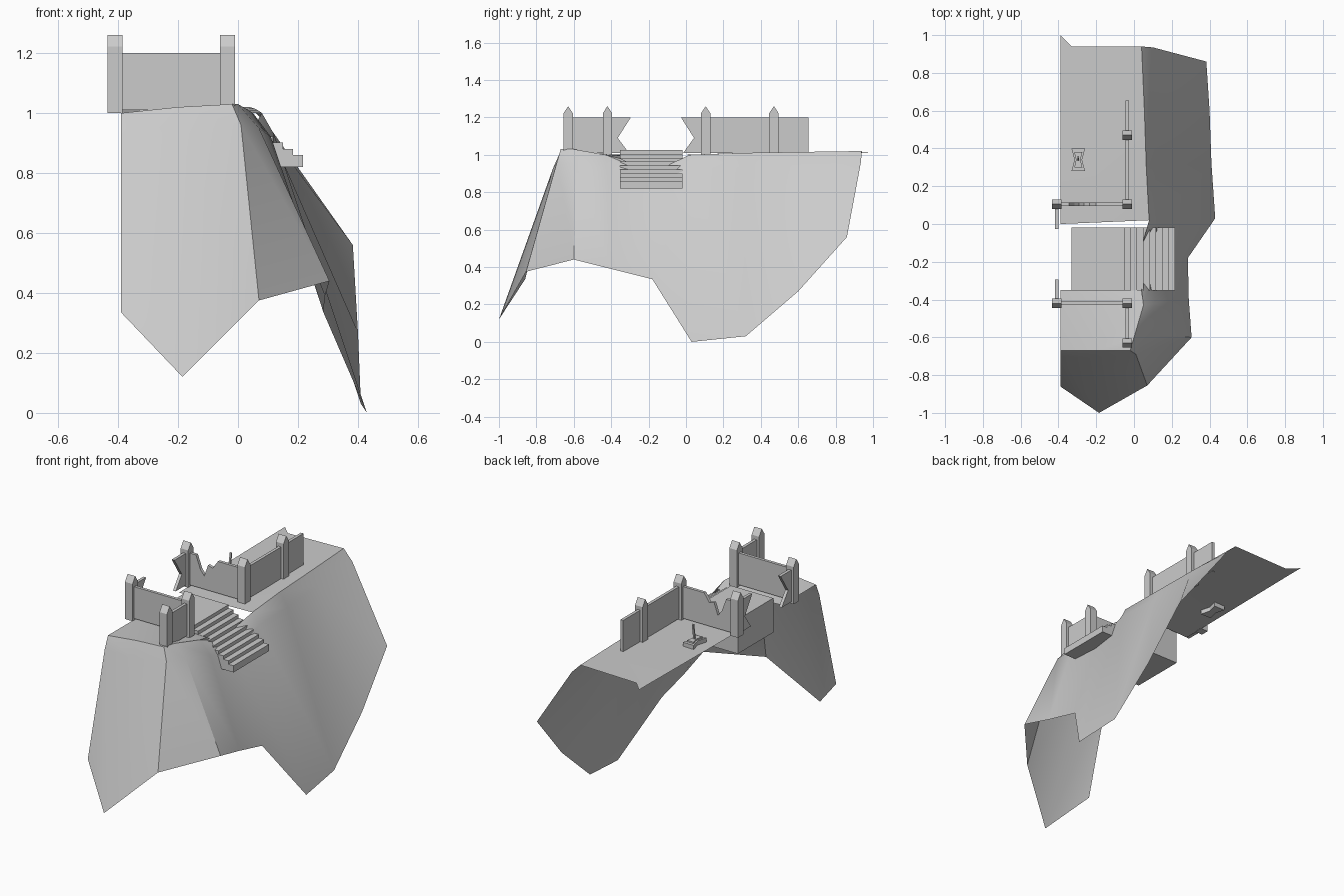
import bpy, bmesh, math
from mathutils import Vector

if "Cube" in bpy.data.objects:
    bpy.data.objects.remove(bpy.data.objects["Cube"])


def make_object(name, verts, faces, smooth=None):
    me = bpy.data.meshes.new(name)
    bm = bmesh.new()
    vs = [bm.verts.new(v) for v in verts]
    for f in faces:
        bm.faces.new([vs[i] for i in f])
    if smooth:
        bmesh.ops.triangulate(bm, faces=[f for f in bm.faces if len(f.verts) > 4])
    bmesh.ops.recalc_face_normals(bm, faces=bm.faces)
    bm.to_mesh(me)
    bm.free()
    ob = bpy.data.objects.new(name, me)
    bpy.context.collection.objects.link(ob)
    if smooth:
        bpy.ops.object.select_all(action='DESELECT')
        ob.select_set(True)
        bpy.context.view_layer.objects.active = ob
        bpy.ops.object.shade_smooth_by_angle(angle=math.radians(smooth))
    return ob


def extrude_profile(name, profile, origin, u, v, depth):
    """Solid from a 2D outline laid in the u, v plane, centred in depth."""
    o, u, v = Vector(origin), Vector(u), Vector(v)
    w = u.cross(v) * depth / 2
    n = len(profile)
    verts = [o + u * a + v * b + s * w for s in (-1, 1) for a, b in profile]
    faces = [list(range(n))[::-1], list(range(n, 2 * n))]
    faces += [[i, (i + 1) % n, n + (i + 1) % n, n + i] for i in range(n)]
    return make_object(name, verts, faces)


X, Y, Z = (1, 0, 0), (0, 1, 0), (0, 0, 1)

# Cliff: columns of rim, shoulder and foot points running front-left to back
columns = [
    ((-.39, -.67, 1.0), (-.39, -.70, .93), (-.39, -.86, .335)),
    ((-.20, -.67, 1.02), (-.20, -.71, .93), (-.185, -1.0, .12)),
    ((-.02, -.67, 1.03), (.01, -.69, .96), (.07, -.855, .375)),
    ((.00, -.60, 1.03), (.07, -.59, .95), (.305, -.60, .44)),
    ((.05, -.43, 1.0), (.11, -.42, .92), (.29, -.40, .39)),
    ((.02, -.19, .90), (.12, -.19, .84), (.285, -.18, .335)),
    ((.08, .02, 1.0), (.12, .03, .93), (.43, .03, 0)),
    ((.065, .30, 1.01), (.11, .31, .93), (.41, .32, .03)),
    ((.055, .60, 1.015), (.10, .60, .94), (.40, .60, .27)),
    ((.04, .94, 1.02), (.10, .935, .96), (.383, .86, .56)),
]
verts = [p for c in columns for p in c]
faces = []
for i in range(len(columns) - 1):
    for j in range(2):
        a = 3 * i + j
        faces.append([a, a + 1, a + 4, a + 3])
# Two plateau tops either side of the stairway
n = len(verts)
verts += [(.04, -.35, .98), (-.39, -.35, 1.0),
          (-.39, .0, 1.0), (-.39, .94, 1.01), (-.39, 1.0, 1.01), (-.33, .94, 1.012)]
faces += [[0, 3, 6, 9, 12, n, n + 1],
          [n, 12, 15],
          [n + 2, 18, 21, 24, 27, n + 5, n + 3],
          [n + 3, n + 5, n + 4]]
make_object("cliff", verts, faces, smooth=35)

# Stairway with landing
steps = 8
x0, x1, top, low = -.05, .217, 1.025, .86
run, rise = (x1 - x0) / steps, (top - low) / steps
profile = [(-.33, .82), (-.33, top)]
for i in range(steps + 1):
    x = x0 + i * run
    profile.append((x, top - i * rise))
    if i < steps:
        profile.append((x, top - (i + 1) * rise))
profile.append((x1, .82))
extrude_profile("stairs", profile, (0, -.185, 0), X, Z, .335)

# Gabled posts
LX, RX = -.41, -.035
gable = [(-.025, 1.0), (.025, 1.0), (.025, 1.222), (0, 1.26), (-.025, 1.222)]
for x, y in [(RX, -.63), (RX, -.42), (LX, -.42), (LX, .105), (RX, .105), (RX, .47)]:
    extrude_profile("post", gable, (x, y, 0), Y, Z, .05)

# Wall panels
B, T, TH = 1.01, 1.2, .018


def panel(name, outline, along, offset):
    origin = (offset, 0, 0) if along == Y else (0, offset, 0)
    extrude_profile(name, outline, origin, along, Z, TH)


def rect(a, b):
    return [(a, B), (b, B), (b, T), (a, T)]


panel("front_side_wall", rect(-.63, -.42), Y, RX)
panel("front_cross_wall", rect(LX, RX), X, -.42)
panel("back_side_wall", rect(.105, .655), Y, RX)

# Broken wall panels
panel("broken_wall_front", [(-.42, B), (-.305, B), (-.365, 1.09), (-.295, T), (-.42, T)], Y, LX)
panel("broken_wall_back", [(.105, B), (-.015, B), (.043, 1.09), (-.027, T), (.105, T)], Y, LX)
panel("broken_cross_wall", [(LX, B), (RX, B), (RX, T), (-.20, T), (-.235, 1.15), (-.265, 1.16),
                            (-.29, 1.09), (-.315, 1.12), (-.33, 1.16), (-.345, T), (LX, T)], X, .105)

# Small waisted pedestal with a lever
cx, cy = -.295, .34
ring = [(-.036, -.06), (.036, -.06), (.02, 0), (.036, .06), (-.036, .06), (-.02, 0)]
extrude_profile("pedestal", ring, (cx, cy, 1.005), X, Y, .05)
inner = [(a * .6, b * .7) for a, b in ring]
extrude_profile("pedestal_cap", inner, (cx, cy, 1.033), X, Y, .012)
bar = [(-.005, 0), (.005, 0), (.005, .1), (-.005, .1)]
lean = Vector((0, .15, 1)).normalized()
extrude_profile("lever", bar, (cx, cy, 1.03), X, lean, .01)
